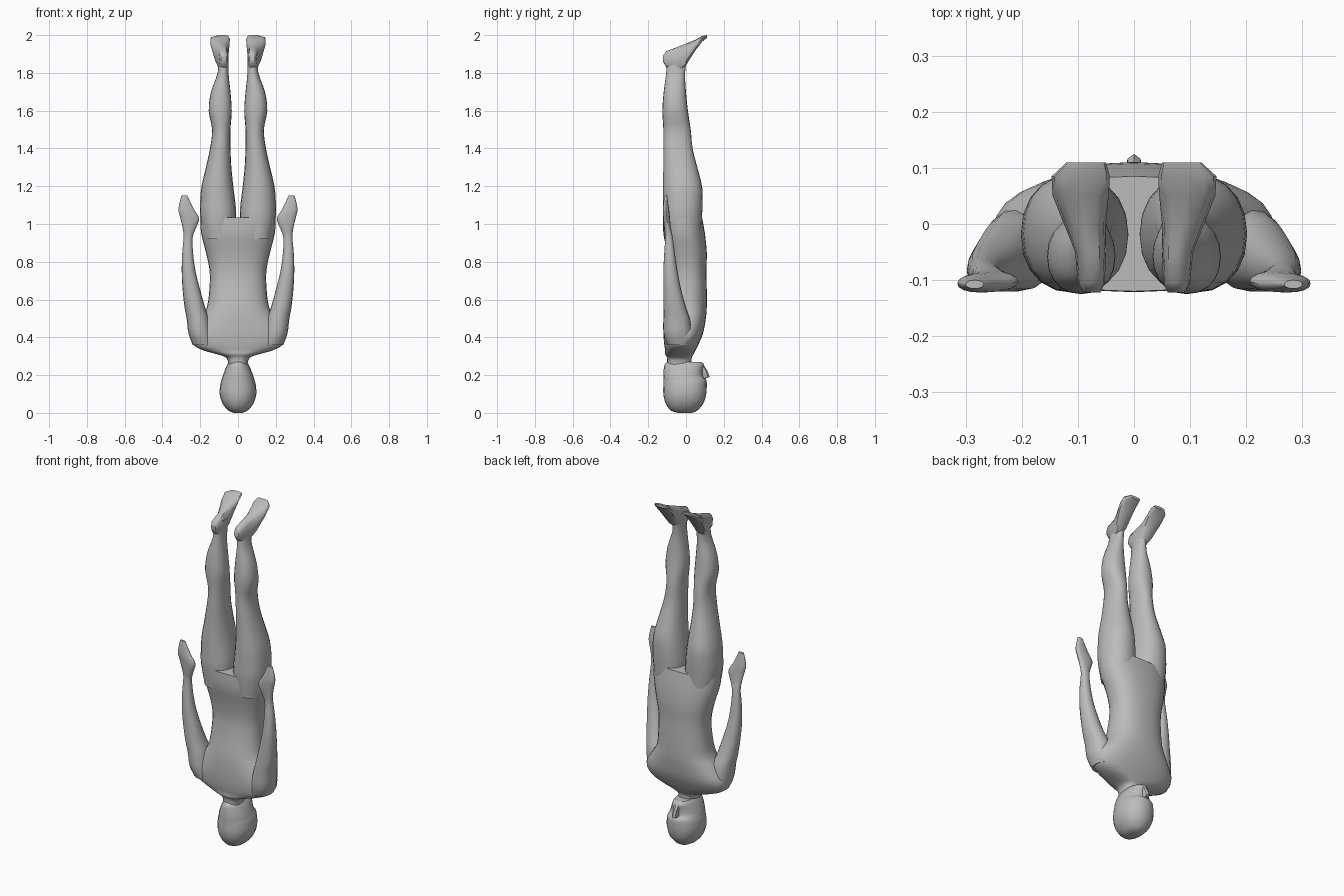
import bpy
import bmesh
import math

# Remove the default cube only
default_cube = bpy.data.objects.get("Cube")
if default_cube:
    bpy.data.objects.remove(default_cube, do_unlink=True)

# Single plain grey skin colour
GREY = (0.5, 0.5, 0.5, 1.0)
skin = bpy.data.materials.new("plain grey")
skin.use_nodes = True
skin.diffuse_color = GREY
shader = skin.node_tree.nodes["Principled BSDF"]
shader.inputs["Base Color"].default_value = GREY
shader.inputs["Roughness"].default_value = 0.7


def spline(rings, steps):
    """Smoothly fill in extra sections between the given ones."""
    filled = []
    last = len(rings) - 1
    for i in range(last):
        before, start = rings[max(i - 1, 0)], rings[i]
        end, after = rings[i + 1], rings[min(i + 2, last)]
        for step in range(steps):
            t = step / steps
            section = []
            for a, b, c, d in zip(before, start, end, after):
                slope_in, slope_out = (c - a) / 2, (d - b) / 2
                rise = c - b
                bend = 3 * rise - 2 * slope_in - slope_out
                twist = slope_in + slope_out - 2 * rise
                section.append(b + t * (slope_in + t * (bend + t * twist)))
            filled.append(section)
    filled.append(rings[last])
    return filled


def rounded(value, power):
    return math.copysign(abs(value) ** (2 / power), value)


def loft(name, rings, axis="z", sides=20, power=2.2, steps=3, mirrored=False):
    """Skin oval sections (position, x low, x high, other low, other high)."""
    bm = bmesh.new()
    loops = []
    for position, x_low, x_high, low, high in spline(rings, steps):
        loop = []
        for k in range(sides):
            angle = math.tau * k / sides
            across = rounded(math.cos(angle), power)
            along = rounded(math.sin(angle), power)
            x = (x_low + x_high + (x_high - x_low) * across) / 2
            other = (low + high + (high - low) * along) / 2
            point = (x, other, position) if axis == "z" else (x, position, other)
            loop.append(bm.verts.new(point))
        loops.append(loop)
    for lower, upper in zip(loops, loops[1:]):
        for k in range(sides):
            n = (k + 1) % sides
            bm.faces.new((lower[k], lower[n], upper[n], upper[k]))
    bm.faces.new(loops[0])
    bm.faces.new(loops[-1])
    bmesh.ops.recalc_face_normals(bm, faces=bm.faces)

    mesh = bpy.data.meshes.new(name)
    bm.to_mesh(mesh)
    bm.free()
    mesh.materials.append(skin)
    part = bpy.data.objects.new(name, mesh)
    bpy.context.collection.objects.link(part)
    if mirrored:
        part.modifiers.new("other side", "MIRROR").use_clip = False
    bpy.ops.object.select_all(action="DESELECT")
    part.select_set(True)
    bpy.context.view_layer.objects.active = part
    bpy.ops.object.shade_smooth_by_angle(angle=math.radians(40))
    return part


def centred(rows):
    """Turn (position, half width, low, high) rows into full sections."""
    return [(z, -half, half, low, high) for z, half, low, high in rows]


# Head, upside down with the crown on the ground
loft("head", centred([
    (0, .02, -.04, .03),
    (.012, .05, -.08, .06),
    (.05, .082, -.108, .092),
    (.1, .097, -.12, .107),
    (.15, .094, -.12, .11),
    (.175, .087, -.12, .107),
    (.195, .081, -.12, .09),
    (.23, .068, -.118, .09),
    (.255, .056, -.114, .095),
    (.27, .045, -.1, .08),
]))

# Nose ridge running from the brow to the lips
loft("nose", centred([
    (.18, .012, .06, .1),
    (.19, .016, .06, .125),
    (.22, .014, .06, .115),
    (.26, .02, .06, .09),
]), sides=8, steps=1)

# Neck, shoulders, chest, waist and hips
loft("torso", centred([
    (.25, .05, -.1, .03),
    (.29, .06, -.1, .03),
    (.31, .11, -.11, .04),
    (.33, .18, -.11, .05),
    (.36, .235, -.115, .065),
    (.42, .25, -.12, .09),
    (.5, .2, -.12, .105),
    (.56, .165, -.115, .11),
    (.65, .152, -.1, .11),
    (.75, .15, -.09, .108),
    (.85, .17, -.1, .11),
    (.95, .195, -.12, .1),
    (1.035, .2, -.12, .085),
]), sides=28, power=2.4)

# Legs from the hip up to the ankle
loft("legs", [
    (.92, .02, .18, -.11, .08),
    (1.04, .01, .2, -.122, .085),
    (1.12, .015, .2, -.122, .088),
    (1.2, .025, .193, -.122, .085),
    (1.3, .035, .17, -.12, .06),
    (1.4, .04, .148, -.12, .035),
    (1.5, .04, .137, -.12, .025),
    (1.6, .033, .155, -.125, .01),
    (1.7, .04, .143, -.118, 0),
    (1.8, .05, .108, -.105, -.005),
    (1.9, .05, .1, -.1, .01),
], mirrored=True)

# Feet, soles upward and toes pointing back
loft("feet", [
    (-.122, .06, .09, 1.86, 1.89),
    (-.105, .052, .1, 1.83, 1.915),
    (-.05, .05, .105, 1.8, 1.935),
    (0, .05, .125, 1.84, 1.955),
    (.05, .045, .145, 1.92, 1.975),
    (.085, .043, .147, 1.965, 1.995),
    (.11, .05, .12, 1.985, 2),
], axis="y", sides=12, power=2.6, steps=1, mirrored=True)

# Arms with flat mitten hands
loft("arms", [
    (.36, .12, .24, -.1, .03),
    (.42, .14, .262, -.118, .03),
    (.5, .155, .272, -.12, .02),
    (.56, .175, .283, -.12, 0),
    (.65, .2, .293, -.12, -.025),
    (.75, .225, .298, -.12, -.045),
    (.85, .238, .295, -.115, -.06),
    (.93, .24, .288, -.11, -.07),
    (.98, .222, .293, -.115, -.08),
    (1.03, .206, .305, -.12, -.085),
    (1.08, .235, .315, -.122, -.09),
    (1.15, .268, .3, -.115, -.1),
], sides=16, mirrored=True)
